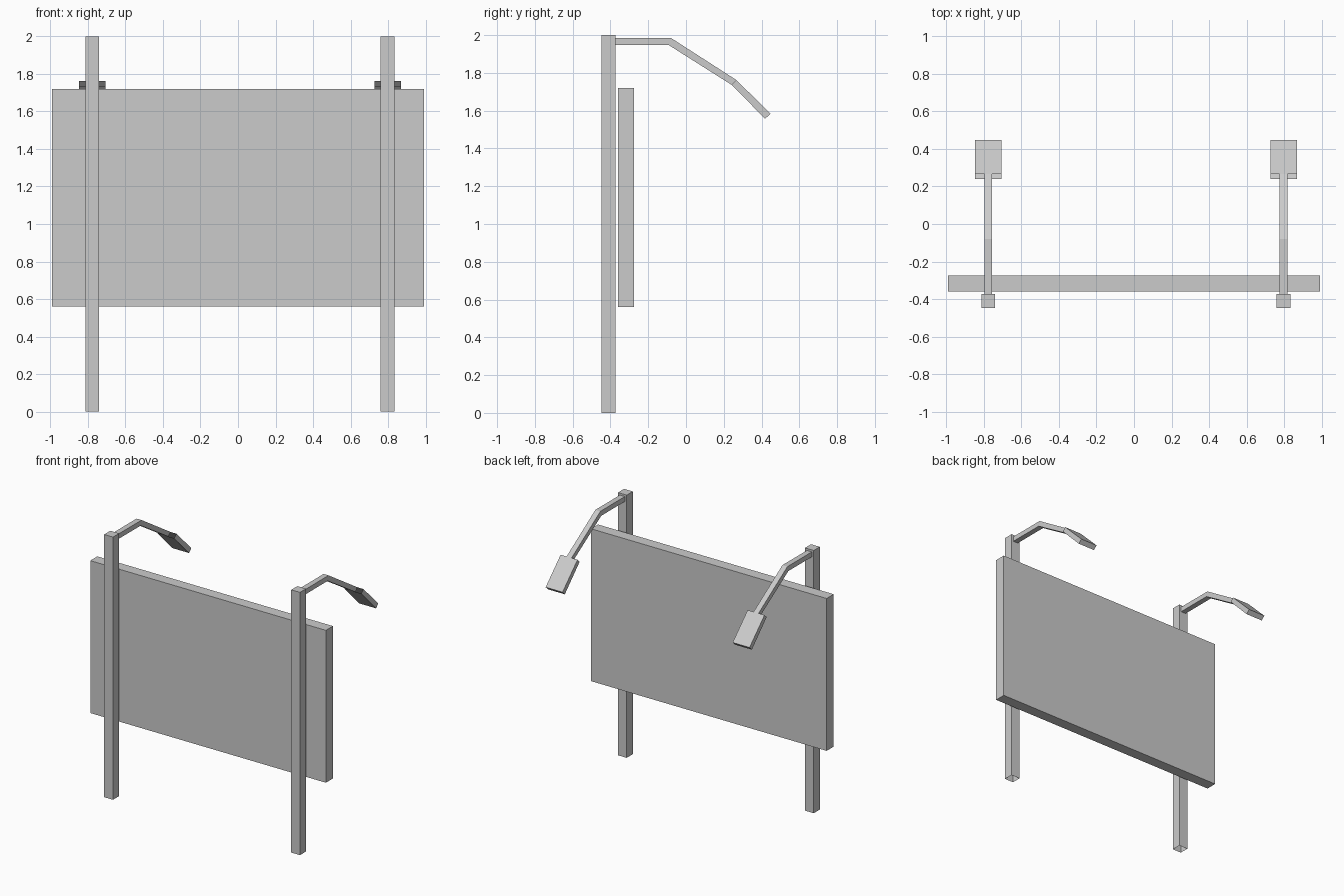
import bpy, bmesh

if "Cube" in bpy.data.objects:
    bpy.data.objects.remove(bpy.data.objects["Cube"])


def make_object(name, bm):
    mesh = bpy.data.meshes.new(name)
    bm.to_mesh(mesh)
    bm.free()
    obj = bpy.data.objects.new(name, mesh)
    bpy.context.collection.objects.link(obj)
    return obj


def box(name, lo, hi, open_bottom=False):
    bm = bmesh.new()
    bmesh.ops.create_cube(bm, size=1)
    for v in bm.verts:
        v.co = [(a + b) / 2 + c * (b - a) for a, b, c in zip(lo, hi, v.co)]
    if open_bottom:
        bm.faces.ensure_lookup_table()
        bottom = [f for f in bm.faces if f.normal.z < -0.9]
        bmesh.ops.delete(bm, geom=bottom, context='FACES_ONLY')
    return make_object(name, bm)


def sweep(name, x, half, sections, cap_end=False):
    """Rectangular tube through (top, bottom) pairs of (y, z) points."""
    bm = bmesh.new()
    rings = []
    for top, low in sections:
        corners = [(x - half, *top), (x + half, *top), (x + half, *low), (x - half, *low)]
        rings.append([bm.verts.new(c) for c in corners])
    for a, b in zip(rings, rings[1:]):
        for i in range(4):
            j = (i + 1) % 4
            bm.faces.new((a[i], a[j], b[j], b[i]))
    if cap_end:
        bm.faces.new(rings[-1])
    bmesh.ops.recalc_face_normals(bm, faces=bm.faces)
    # an open tube needs its outward direction checked on the first upper face
    bm.faces.ensure_lookup_table()
    bm.normal_update()
    if bm.faces[0].normal.z < 0:
        bmesh.ops.reverse_faces(bm, faces=bm.faces)
    return make_object(name, bm)


# Display board
box("board", (-0.992, -0.36, 0.56), (0.992, -0.275, 1.72))

# Arm cross-sections, from the post out to the lamp
elbow = ((0.267, 1.762), (0.241, 1.737))
arm = [((-0.376, 1.985), (-0.376, 1.947)),
       ((-0.08, 1.985), (-0.091, 1.947)),
       elbow]
lamp = [elbow, ((0.447, 1.584), (0.419, 1.557))]

for side, x in (("left", -0.777), ("right", 0.798)):
    # Post with open foot
    box(f"{side}_post", (x - 0.037, -0.447, 0), (x + 0.037, -0.374, 2), open_bottom=True)
    # Bent arm and flat lamp head, open where the arm joins
    sweep(f"{side}_arm", x, 0.021, arm)
    sweep(f"{side}_lamp", x, 0.071, lamp, cap_end=True)
